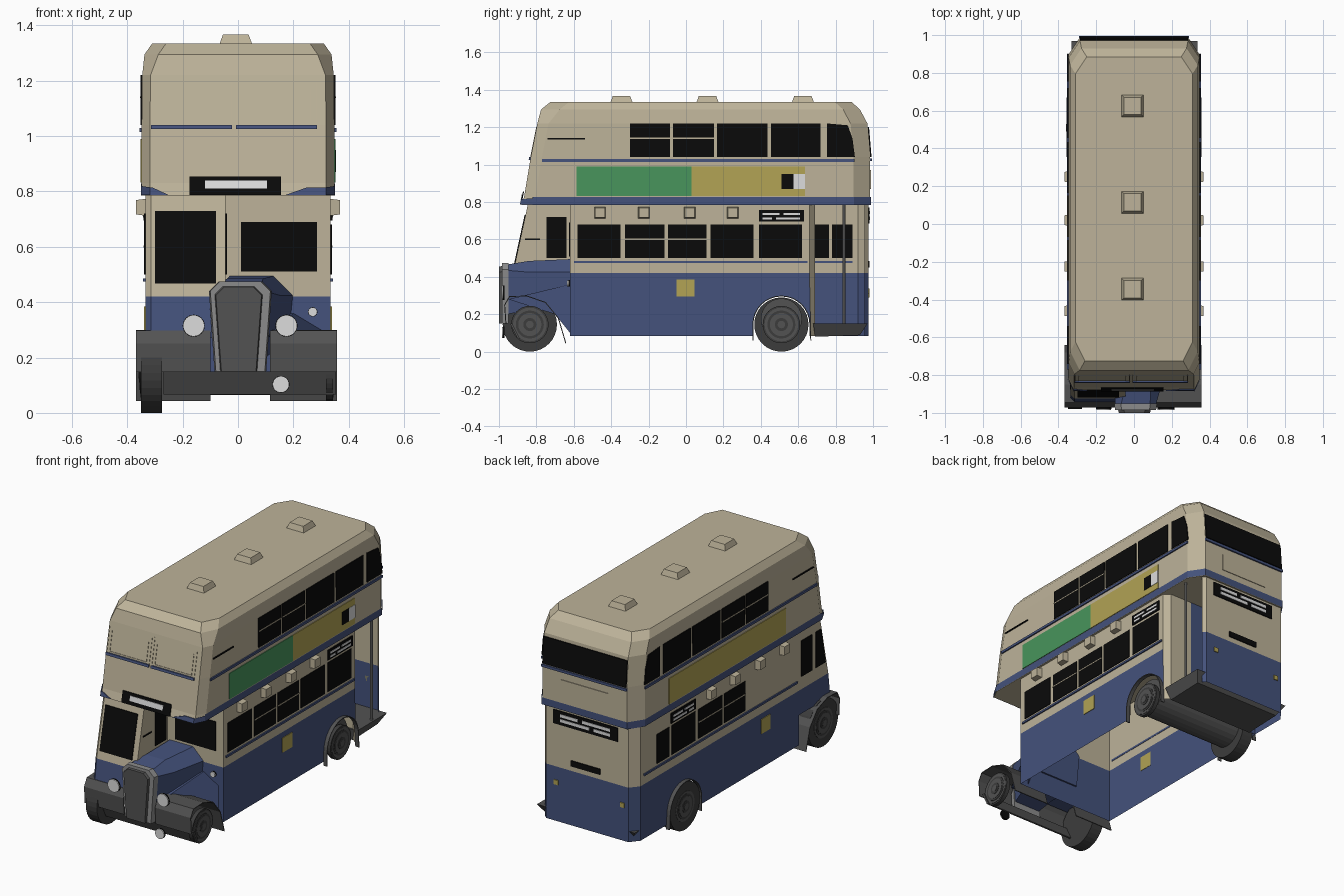
import bpy, bmesh, math
from mathutils import Vector

if "Cube" in bpy.data.objects:
    bpy.data.objects.remove(bpy.data.objects["Cube"])


def material(name, r, g, b):
    m = bpy.data.materials.new(name)
    m.use_nodes = True
    m.diffuse_color = (r, g, b, 1)
    m.node_tree.nodes["Principled BSDF"].inputs["Base Color"].default_value = (r, g, b, 1)
    return m


CREAM = material("cream paint", .51, .45, .32)
BLUE = material("blue paint", .058, .084, .2)
BLACK = material("black glass", .003, .003, .003)
WHITE = material("white", .72, .72, .72)
GREEN = material("green panel", .065, .3, .107)
YELLOW = material("yellow panel", .445, .366, .089)
GREY = material("dark grey metal", .085, .085, .085)
TYRE = material("tyre", .046, .046, .046)
STEEL = material("light grey metal", .26, .26, .26)


def mesh(name, verts, faces, mats, indices=None, fix=True):
    me = bpy.data.meshes.new(name)
    me.from_pydata([tuple(v) for v in verts], [], faces)
    for m in mats:
        me.materials.append(m)
    for i, k in enumerate(indices or []):
        me.polygons[i].material_index = k
    if fix:
        bm = bmesh.new()
        bm.from_mesh(me)
        bmesh.ops.recalc_face_normals(bm, faces=bm.faces)
        bm.to_mesh(me)
        bm.free()
    ob = bpy.data.objects.new(name, me)
    bpy.context.collection.objects.link(ob)
    return ob


def loft(name, rings, bands, cap=True, closed=True):
    """Skin between equal rings; bands gives the material of each band."""
    n = len(rings[0])
    mats = list(dict.fromkeys(bands))
    faces, idx = [], []
    for k, m in enumerate(bands):
        for i in range(n if closed else n - 1):
            j = (i + 1) % n
            faces.append((k*n + i, k*n + j, k*n + n + j, k*n + n + i))
            idx.append(mats.index(m))
    if cap:
        faces += [tuple(range(n))[::-1], tuple(range(n*(len(rings) - 1), n*len(rings)))]
        idx += [mats.index(bands[0]), mats.index(bands[-1])]
    return mesh(name, [v for r in rings for v in r], faces, mats, idx)


def prism(name, pts, off, mat):
    return loft(name, [pts, [Vector(p) + Vector(off) for p in pts]], [mat])


def box(name, x0, x1, y0, y1, z0, z1, mat):
    return prism(name, [(x0, y0, z0), (x1, y0, z0), (x1, y1, z0), (x0, y1, z0)], (0, 0, z1 - z0), mat)


def side(name, s, y0, y1, z0, z1, mat, x=.335, t=.004):
    return box(name, s*(x - .002), s*(x + t), y0, y1, z0, z1, mat)


def end(name, x0, x1, z0, z1, mat, yf, t=-.005):
    """Plate on a sloped front or rear face, where yf(z) is the surface."""
    return prism(name, [(x0, yf(z0), z0), (x1, yf(z0), z0), (x1, yf(z1), z1), (x0, yf(z1), z1)], (0, t, 0), mat)


def cyl(name, axis, a0, a1, u, v, r, mat, n=24):
    def pt(a, t):
        c, s = u + r*math.cos(t), v + r*math.sin(t)
        return {"x": (a, c, s), "y": (c, a, s), "z": (c, s, a)}[axis]
    rings = [[pt(a, 2*math.pi*i/n) for i in range(n)] for a in (a0, a1)]
    return loft(name, rings, [mat])


def sheet(name, profile, x0, x1, mat):
    ob = loft(name, [[(x, y, z) for y, z in profile] for x in (x0, x1)], [mat], False, False)
    ob.modifiers.new("thickness", "SOLIDIFY").thickness = .005
    return ob


# Upper deck shell
def deck_ring(z, yf, yb, w, cf=.03, cb=.06):
    return [(w - cf, yf, z), (w, yf + 2*cf, z), (w, yb - 1.5*cb, z), (w - cb, yb, z),
            (cb - w, yb, z), (-w, yb - 1.5*cb, z), (-w, yf + 2*cf, z), (cf - w, yf, z)]


loft("upper_deck", [deck_ring(.785, -.88, .985, .348), deck_ring(.83, -.865, .985, .348),
                    deck_ring(1.04, -.83, .985, .348), deck_ring(1.22, -.795, .97, .346),
                    deck_ring(1.295, -.775, .93, .338, .05), deck_ring(1.335, -.725, .885, .31, .05)], [CREAM]*5)
front = lambda z: -.88 + (z - .785)*.2
rear = lambda z: .985 - max(0, z - 1.04)*.083
flat_rear = lambda z: .975

# Blue belt around the deck sides and rear
belt = deck_ring(.785, -.88, .989, .351)[1:7]
loft("belt", [belt, [(x, y, .828) for x, y, z in belt]], [BLUE], False, False)
for s, a, b in ((1, .17, .25), (-1, .25, .31)):
    prism("belt_front_corner", [(s*x, front(z), z) for x, z in
          ((a, .787), (.318, .787), (.318, .815), (b, .815))], (0, -.005, 0), BLUE)
    prism("belt_front_wrap", [(s*.318, -.885, .787), (s*.351, -.82, .787), (s*.351, -.82, .82),
          (s*.318, -.879, .815)], (0, -.003, 0), BLUE)

# Roof vents
for y in (-.345, .115, .625):
    loft("roof_vent", [[(-.008 + a*w, y + b*w, z) for a, b in ((-1, -1), (1, -1), (1, 1), (-1, 1))]
                       for w, z in ((.06, 1.33), (.046, 1.368))], [CREAM])

# Front of the upper deck
for x0, x1 in ((-.315, -.022), (-.008, .285)):
    end("front_window_ledge", x0, x1, 1.025, 1.04, BLUE, front, -.009)
    for a, b, c, d in ((x0, x0 + .004, 1.04, 1.2), (x1 - .004, x1, 1.04, 1.2),
                       (x0 + .02, x0 + .024, 1.05, 1.17), (x1 - .024, x1 - .02, 1.05, 1.17),
                       (x0 + .02, x1 - .02, 1.046, 1.05)):
        end("front_window_frame", a, b, c, d, CREAM, front, -.004)
end("front_sign", -.175, .155, .787, .855, BLACK, front, -.006)
end("front_sign_text", -.12, .105, .81, .84, WHITE, front, -.009)

# Rear of the upper deck
end("rear_upper_window", -.285, .285, 1.04, 1.2, BLACK, rear, .007)
end("rear_ledge", -.29, .29, 1.018, 1.034, BLUE, rear, .009)
end("rear_plate", -.16, .16, .87, .97, CREAM, rear, .004)

# Lower body: side panels with round wheel arches
arch = [(.51 - .155*math.cos(math.pi*i/16), .145 + .155*math.sin(math.pi*i/16)) for i in range(17)]
for s, yb in ((1, .66), (-1, .92)):
    low = [(-.62, .085), (.355, .085)] + arch + [(.665, .085), (max(yb, .667), .085), (yb, .42), (-.62, .42)]
    mesh("lower_side", [(s*.335, y, z) for y, z in low], [tuple(range(len(low)))], [BLUE], fix=False)
    mesh("upper_side", [(s*.335, y, z) for y, z in ((-.62, .42), (yb, .42), (yb, .785), (-.62, .785))],
         [(0, 1, 2, 3)], [CREAM], fix=False)
    sheet("rear_wheel_lip", [(.355, .06)] + arch + [(.67, .06)], s*.333, s*.358, GREY)


def wall(name, plan, bands=(BLUE, CREAM)):
    loft(name, [[(x, y, z) for x, y in plan] for z in (.085, .42, .785)], bands, False, False)


wall("front_bulkhead", [(.335, -.62), (-.335, -.62)])
wall("rear_wall", [(-.335, .92), (-.29, .975), (.27, .975), (.29, .955)])
wall("doorway_corner", [(.335, .66), (.3, .69), (.15, .69)], (CREAM, CREAM))
wall("stair_panel", [(.15, .69), (-.333, .69)], (BLUE, BLUE))

# Rear platform, pole and wheel housing
loft("rear_platform", [[(-.29, .69, .08), (.3, .69, .08), (.3, .93, .088), (-.29, .93, .088)],
                       [(-.33, .68, .15), (.335, .68, .15), (.335, .97, .15), (-.33, .97, .15)]], [GREY])
cyl("platform_pole", "z", .15, .785, .318, .845, .008, STEEL, 8)
cyl("axle_housing", "x", -.275, .31, .51, .175, .11, GREY)

# Rear wall details
end("rear_sign", -.22, .22, .685, .77, BLACK, flat_rear, .006)
for x0, x1, z in ((-.17, .02, .735), (.05, .17, .735), (-.17, -.06, .705), (-.03, .17, .705)):
    end("rear_sign_text", x0, x1, z, z + .018, WHITE, flat_rear, .009)
end("rear_slot", -.1, .1, .45, .485, BLACK, flat_rear, .006)
for x, z in ((.2, .31), (-.25, .29)):
    end("rear_marker", x - .014, x + .014, z, z + .028, YELLOW, flat_rear, .006)

# Side windows, lines, vents and panels
UP = ((-.3, -.085), (-.07, .15), (.165, .435), (.455, .72))
LOW = ((-.58, -.35), (-.325, -.115), (-.095, .11), (.13, .36), (.39, .62))
for s in (1, -1):
    for y0, y1 in UP:
        side("upper_window", s, y0, y1, 1.04, 1.22, BLACK, .348)
    prism("upper_rear_window", [(s*.346, y, z) for y, z in
          ((.755, 1.04), (.903, 1.04), (.89, 1.14), (.865, 1.21), (.755, 1.22))], (s*.006, 0, 0), BLACK)
    for y0, y1 in UP[:2]:
        side("window_bar", s, y0, y1, 1.138, 1.144, CREAM, .35)
    side("quarter_slot", s, -.74, -.54, 1.135, 1.143, BLACK, .348)
    side("deck_line", s, -.77, .9, 1.015, 1.03, BLUE, .348, .008)
    for y0, y1 in LOW if s > 0 else LOW[2:] + ((.645, .765),):
        side("lower_window", s, y0, y1, .5, .68, BLACK)
    for y0, y1 in LOW[1:3] if s > 0 else LOW[2:4]:
        side("window_bar", s, y0, y1, .598, .604, CREAM, .337)
    side("waist_line", s, -.6, .65 if s > 0 else .89, .474, .486, BLUE, .335, .008)
    for y in (-.46, -.225, .02, .25):
        loft("side_vent", [[(s*x, y + a*w, .743 + b*w) for a, b in ((-1, -1), (1, -1), (1, 1), (-1, 1))]
                           for x, w in ((.33, .031), (.368, .026))], [CREAM])
    side("side_sign", s, .39, .63, .695, .757, BLACK, .337)
    for y0, y1, z in ((.41, .5, .73), (.52, .61, .73), (.41, .46, .706), (.48, .61, .706)):
        side("side_sign_text", s, y0, y1, z, z + .012, WHITE, .339)
side("inner_window", -1, .78, .89, .5, .68, BLACK, .333, 0)
side("inner_window", -1, .69, .765, .5, .68, BLACK, .333, 0)
side("fuel_plate", 1, -.05, .045, .295, .385, YELLOW)
side("fuel_plate", -1, -.34, -.25, .295, .385, YELLOW)
side("green_panel", 1, -.585, .03, .832, .99, GREEN, .348)
side("yellow_panel", 1, .03, .635, .832, .99, YELLOW, .348)
side("panel_black_square", 1, .51, .575, .87, .95, BLACK, .35)
side("panel_white_square", 1, .575, .635, .87, .95, WHITE, .35)
side("yellow_panel", -1, -.47, .665, .832, .99, YELLOW, .348)

# Driver cab beside the bonnet
loft("driver_cab", [[(-.335, -.62, z), (-.335, y + .02, z), (-.315, y, z), (-.045, y, z), (-.045, -.62, z)]
                    for y, z in ((-.945, .27), (-.925, .42), (-.845, .79))], [BLUE, CREAM])
cab_front = lambda z: -.925 + (z - .42)*.216
end("cab_windscreen", -.3, -.08, .468, .73, BLACK, cab_front)
end("bulkhead_window", .01, .285, .51, .69, BLACK, lambda z: -.62)
for x, d in ((-.335, -.005), (-.045, .005)):
    prism("cab_door_window", [(x, y, z) for y, z in ((-.745, .5), (-.64, .5), (-.64, .72), (-.745, .72))],
          (d, 0, 0), BLACK)
prism("cab_quarter_window", [(-.335, y, z) for y, z in ((-.78, .5), (-.875, .5), (-.83, .72), (-.78, .72))],
      (-.005, 0, 0), BLACK)
box("cab_slot", -.046, -.04, -.86, -.78, .597, .604, BLACK)


# Bonnet, radiator and grille
def nose(y, l, r, z0, z1, c):
    return [(l + .02, y, z0), (r - .02, y, z0), (r, y, z1 - c), (r - c, y, z1), (l + c, y, z1), (l, y, z1 - c)]


loft("bonnet", [nose(-.96, -.1, .115, .2, .465, .03), nose(-.84, -.1, .15, .22, .485, .06),
                nose(-.61, -.1, .2, .22, .495, .07)], [BLUE, BLUE])
loft("radiator_shell", [nose(-.95, -.105, .122, .15, .475, .035), nose(-.985, -.1, .117, .15, .475, .035)], [STEEL])
loft("radiator_grille", [nose(-.98, -.085, .09, .15, .458, .03), nose(-1, -.08, .085, .15, .455, .03)], [GREY])
prism("bonnet_side", [(.13, -.95, .28), (.2, -.62, .36), (.3, -.62, .3), (.3, -.62, .1), (.2, -.7, .2)],
      (-.02, 0, 0), BLUE)

# Front mudguards and valance
guard = [(-.965, .147), (-.972, .25), (-.945, .297), (-.85, .3), (-.75, .265), (-.68, .18), (-.64, .045)]
sheet("front_mudguard", guard, -.368, -.1, GREY)
sheet("front_mudguard", guard, .115, .358, GREY)
prism("front_valance", [(-.27, -.9, .067), (.355, -.9, .067), (.355, -.94, .15), (-.27, -.94, .15)], (0, .012, 0), GREY)

# Lamps
for x, y, z, r in ((-.16, -.982, .315, .04), (.175, -.982, .315, .04), (.155, -.982, .103, .031), (.27, -.632, .365, .017)):
    cyl("lamp_back", "y", y + .003, y + .012, x, z, r, BLACK)
    cyl("lamp_lens", "y", y - .003, y + .003, x, z, r*.97, WHITE)

# Wheels: full tyres on one side, slim discs on the doorway side
for y in (-.835, .51):
    cyl("tyre", "x", -.35, -.275, y, .145, .145, TYRE, 32)
    cyl("wheel_disc", "x", .318, .343, y, .145, .1, TYRE, 32)
    for s, x in ((-1, .35), (1, .343)):
        for k, (r, m) in enumerate(((.09, GREY), (.075, TYRE), (.062, GREY), (.035, TYRE), (.02, GREY))):
            cyl("wheel_ring", "x", s*(x - .01), s*(x + .002 + .002*k), y, .145, r, m)
